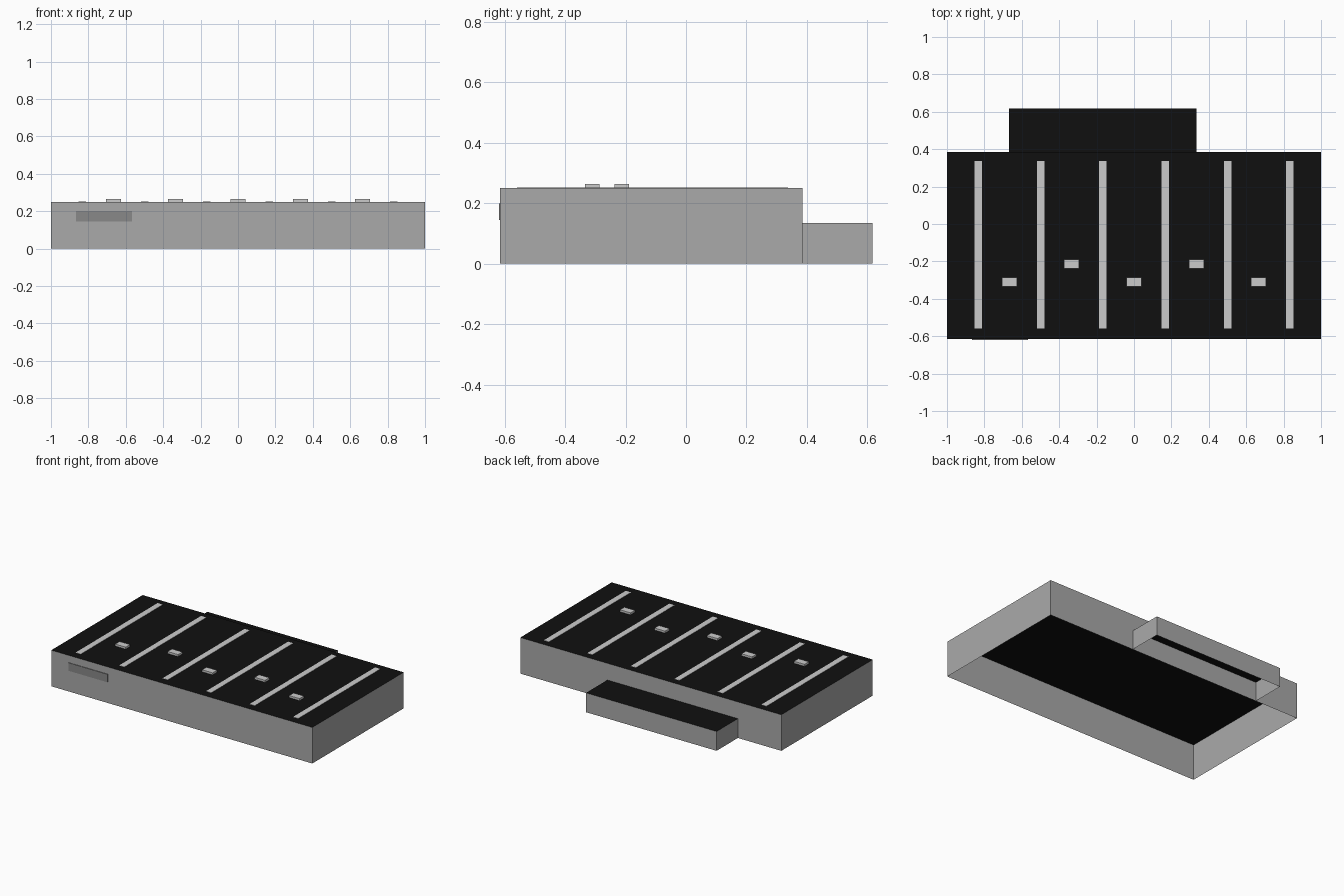
import bpy, bmesh
from mathutils import Vector

if "Cube" in bpy.data.objects:
    bpy.data.objects.remove(bpy.data.objects["Cube"])


def material(name, value):
    m = bpy.data.materials.new(name)
    m.diffuse_color = (value, value, value, 1)
    m.use_nodes = True
    m.node_tree.nodes["Principled BSDF"].inputs["Base Color"].default_value = m.diffuse_color
    return m


roof_black = material("roof_black", 0.005)
sign_grey = material("sign_grey", 0.25)


def shell(name, lo, hi, open_sides=(), mats=(), dark_top=False):
    """Flat box between two corners, leaving out faces with the given normals."""
    lo, hi = Vector(lo), Vector(hi)
    bm = bmesh.new()
    bmesh.ops.create_cube(bm, size=1)
    for v in bm.verts:
        v.co = (lo + hi) / 2 + Vector(a * b for a, b in zip(v.co, hi - lo))
    bm.normal_update()
    gone = [f for f in bm.faces if any(f.normal.dot(Vector(d)) > 0.9 for d in open_sides)]
    bmesh.ops.delete(bm, geom=gone, context='FACES')
    if dark_top:
        for f in bm.faces:
            f.material_index = 1 if f.normal.z > 0.9 else 0
    me = bpy.data.meshes.new(name)
    bm.to_mesh(me)
    bm.free()
    for m in mats:
        me.materials.append(m)
    ob = bpy.data.objects.new(name, me)
    bpy.context.collection.objects.link(ob)
    return ob


DOWN, UP, FRONT, BACK = (0, 0, -1), (0, 0, 1), (0, -1, 0), (0, 1, 0)
wall_grey = material("wall_grey", 0.4)

# Hall and rear annex, both hollow and open underneath
shell("main_hall", (-1, -0.615, 0), (1, 0.385, 0.25), [DOWN],
      (wall_grey, roof_black), True)
shell("rear_annex", (-0.667, 0.385, 0), (0.333, 0.618, 0.134), [DOWN, FRONT],
      (wall_grey, roof_black), True)

# Skylight strips lying on the roof
for i in range(6):
    x = -0.833 + i / 3
    shell(f"skylight_{i + 1}", (x - 0.02, -0.56, 0.25), (x + 0.02, 0.338, 0.252), [DOWN])

# Staggered rooftop vents
for i in range(5):
    x = (i - 2) / 3
    y = -0.311 if i % 2 == 0 else -0.213
    shell(f"roof_vent_{i + 1}", (x - 0.04, y - 0.024, 0.25), (x + 0.04, y + 0.024, 0.264), [DOWN])

# Blank sign panel on the front wall
shell("sign_panel", (-0.865, -0.619, 0.145), (-0.567, -0.615, 0.2), [BACK], (sign_grey,))
